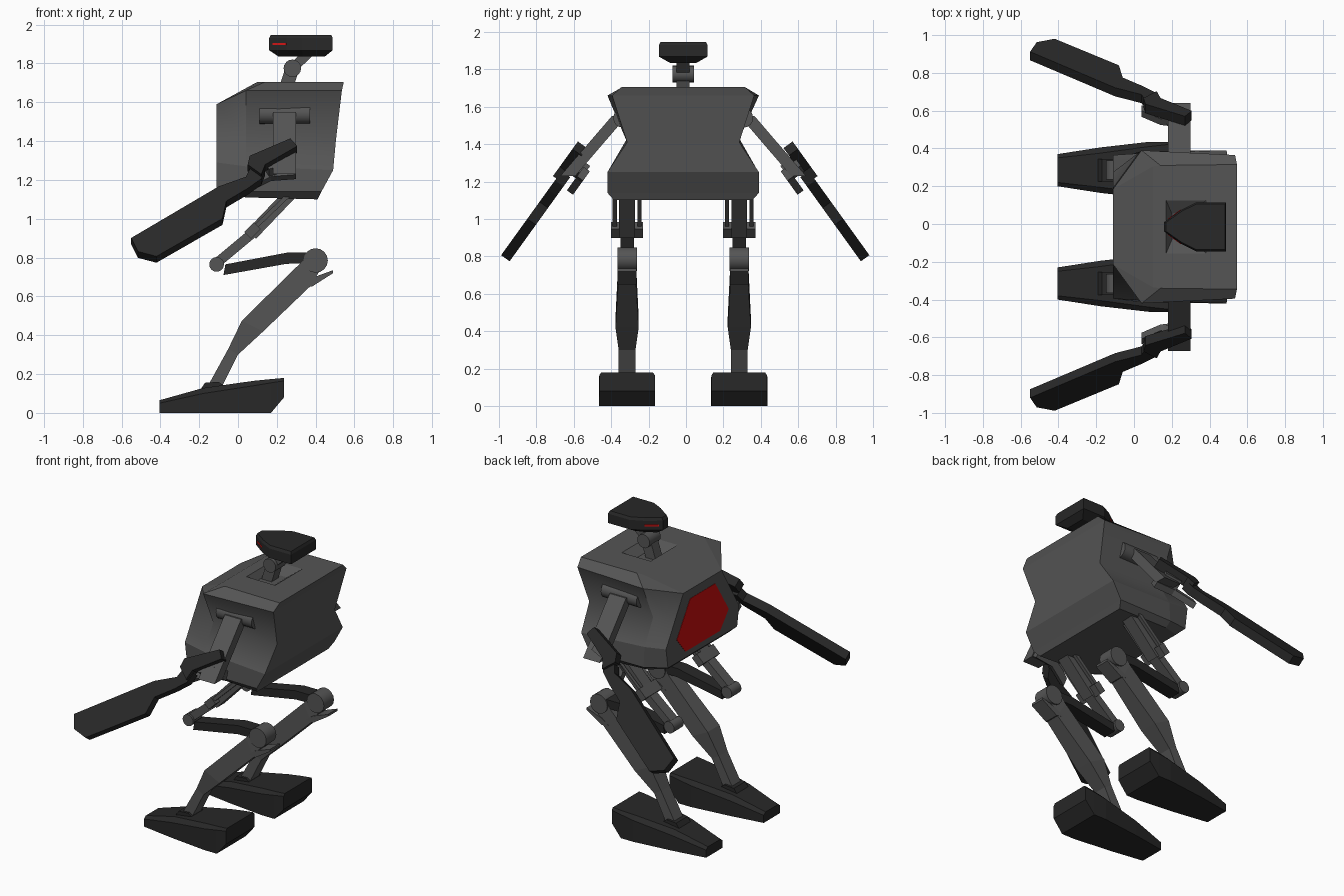
import bpy, bmesh, math
from mathutils import Vector, Matrix

if "Cube" in bpy.data.objects:
    bpy.data.objects.remove(bpy.data.objects["Cube"])

CY = -0.015  # symmetry plane


def material(name, rgb):
    m = bpy.data.materials.new(name)
    m.diffuse_color = (*rgb, 1)
    m.use_nodes = True
    m.node_tree.nodes["Principled BSDF"].inputs["Base Color"].default_value = m.diffuse_color
    return m


GREY = material("grey_metal", (0.09, 0.09, 0.09))
DARK = material("dark_metal", (0.021, 0.021, 0.021))
RED = material("red_panel", (0.6, 0.004, 0.004))
EYE = material("eye_red", (0.75, 0.008, 0.008))


def finish(name, bm, mat, smooth=False):
    bmesh.ops.recalc_face_normals(bm, faces=bm.faces)
    me = bpy.data.meshes.new(name)
    bm.to_mesh(me)
    bm.free()
    me.materials.append(mat)
    ob = bpy.data.objects.new(name, me)
    bpy.context.collection.objects.link(ob)
    if smooth:
        bpy.ops.object.select_all(action='DESELECT')
        ob.select_set(True)
        bpy.context.view_layer.objects.active = ob
        bpy.ops.object.shade_smooth_by_angle(angle=math.radians(35))
    return ob


def loft(name, rings, mat):
    """Skin closed rings of equal length and cap both ends."""
    bm = bmesh.new()
    vs = [[bm.verts.new(p) for p in r] for r in rings]
    n = len(vs[0])
    for a, b in zip(vs, vs[1:]):
        for i in range(n):
            j = (i + 1) % n
            bm.faces.new((a[i], a[j], b[j], b[i]))
    bm.faces.new(vs[0][::-1])
    bm.faces.new(vs[-1])
    return finish(name, bm, mat)


def plate(name, profile, mat, s, y, half, shift=0, slope=0, cy=CY):
    """Side profile (x, z) thickened across its plane; y is a number or function of z."""
    yc = y if callable(y) else (lambda z: y)
    k = math.hypot(1, slope)
    return loft(name, [[(x, cy + s * (yc(z) + d / k), z + d * slope / k) for x, z in profile]
                       for d in (shift - half, shift + half)], mat)


def beam(name, p, q, w, mat, s, y, half):
    """Straight bar between two (x, z) points."""
    p, q = Vector(p), Vector(q)
    d = (q - p).normalized()
    n = Vector((-d.y, d.x)) * w / 2
    return plate(name, [p + n, q + n, q - n, p - n], mat, s, y, half)


def cylinder(name, loc, r, length, axis, mat, seg=16):
    bm = bmesh.new()
    rot = Matrix.Rotation(math.pi / 2, 4, 'Y' if axis == 'x' else 'X')
    bmesh.ops.create_cone(bm, cap_ends=True, segments=seg, radius1=r, radius2=r,
                          depth=length, matrix=Matrix.Translation(loc) @ rot)
    return finish(name, bm, mat, True)


def mirrored_ring(pts):
    return ([(x, CY + y, z) for x, y, z in pts]
            + [(x, CY - y, z) for x, y, z in reversed(pts)])


# Torso: front, middle and back corners of each level, ending in the neck recess
levels = [
    [(-0.08, .31, 1.13), (0.04, .36, 1.11), (0.41, .37, 1.10)],
    [(-0.11, .36, 1.16), (0.04, .40, 1.14), (0.43, .405, 1.14)],
    [(-0.11, .38, 1.29), (0.04, .39, 1.27), (0.49, .405, 1.25)],
    [(-0.11, .29, 1.44), (0.04, .30, 1.43), (0.505, .30, 1.41)],
    [(-0.11, .20, 1.59), (0.04, .405, 1.66), (0.535, .38, 1.66)],
    [(0.10, .32, 1.705), (0.14, .325, 1.705), (0.545, .33, 1.705)],
    [(0.17, .14, 1.705), (0.25, .14, 1.705), (0.38, .14, 1.705)],
    [(0.20, .07, 1.66), (0.25, .07, 1.66), (0.32, .07, 1.66)],
]
torso = loft("torso", [mirrored_ring(r) for r in levels], GREY).data

# Soften only the waist crease
for p in torso.polygons:
    p.use_smooth = True
for e in torso.edges:
    e.use_edge_sharp = not all(1.40 < torso.vertices[v].co.z < 1.45 for v in e.vertices)

# Chest panel
hexagon = [(.13, 1.53), (.27, 1.31), (.18, 1.20)]
loft("chest_panel", [mirrored_ring([(x, y, z) for y, z in hexagon])
                     for x in (-0.112, -0.106)], RED)

# Neck
beam("neck_lower", (.24, 1.65), (.28, 1.775), .07, GREY, 1, 0, .035)
cylinder("neck_joint", (.28, CY, 1.775), .045, .115, 'y', GREY)
beam("neck_upper", (.28, 1.775), (.37, 1.86), .05, GREY, 1, 0, .035)

# Head
outline = [(.16, .025), (.25, .09), (.33, .13), (.488, .13)]


def head_ring(z, k, shift):
    return mirrored_ring([(.34 + (x - .34) * shift, y * k, z) for x, y in outline])


loft("head", [head_ring(1.835, .55, .72), head_ring(1.868, 1, 1),
              head_ring(1.93, 1, 1), head_ring(1.947, .93, .95)], DARK)

# Eye strips lying on the slanted front faces of the head
for s, side in ((-1, "left"), (1, "right")):
    a, b = Vector((.18, .0394)), Vector((.25, .09))
    n = Vector((-(b - a).y, (b - a).x)).normalized() * .003
    quad = [a - n, b - n, b + n, a + n]
    loft(side + "_eye", [[(p.x, CY + s * p.y, z) for p in quad]
                         for z in (1.895, 1.905)], EYE)


def upper_arm_y(z):
    return .35 + (1.54 - z) * .86


def forearm_y(z):
    return .645 + (1.23 - z) * .72


for s, side in ((-1, "left_"), (1, "right_")):
    # Arm
    cylinder(side + "shoulder_axle", (.24, CY + s * .322, 1.54), .052, .26, 'x', GREY)
    plate(side + "upper_arm", [(.18, 1.55), (.30, 1.55), (.30, 1.23), (.18, 1.23)],
          GREY, s, upper_arm_y, .04)
    low = dict(slope=.72, cy=-.004)
    plate(side + "elbow_bracket",
          [(.14, 1.285), (.29, 1.31), (.30, 1.26), (.17, 1.25), (.04, 1.185), (.04, 1.225)],
          GREY, s, forearm_y, .02, shift=-.075, **low)
    plate(side + "elbow_link", [(.14, 1.28), (.24, 1.33), (.26, 1.28), (.16, 1.25)],
          GREY, s, forearm_y, .045, shift=-.035, **low)
    plate(side + "forearm_grip",
          [(.05, 1.25), (.06, 1.295), (.27, 1.385), (.305, 1.345), (.14, 1.25), (.12, 1.20)],
          DARK, s, forearm_y, .03, shift=.02, **low)
    plate(side + "forearm",
          [(.06, 1.24), (.14, 1.24), (.12, 1.19), (.05, 1.14), (-.06, 1.075), (-.08, .985),
           (-.42, .79), (-.515, .815), (-.55, .885), (-.10, 1.15), (.04, 1.20)],
          DARK, s, forearm_y, .028, **low)

    # Upper leg strut with twin side rods
    y = .30
    beam(side + "thigh_strut", (.29, 1.15), (.07, .92), .065, GREY, s, y, .042)
    beam(side + "thigh_piston", (.08, .93), (-.10, .78), .05, GREY, s, y, .036)
    beam(side + "thigh_bracket", (.10, .965), (.05, .915), .05, GREY, s, y, .086)
    for d in (-.066, .066):
        beam(side + "thigh_rod", (.30, 1.16), (.07, .94), .022, GREY, s, y + d, .011)
    cylinder(side + "lower_joint", (-.11, CY + s * y, .765), .038, .10, 'y', GREY)

    # Dark link back to the knee
    plate(side + "knee_link",
          [(-.075, .71), (-.065, .765), (.25, .825), (.35, .825), (.35, .77), (.25, .768)],
          DARK, s, y, .045)
    cylinder(side + "knee_joint", (.40, CY + s * y, .785), .063, .105, 'y', GREY)
    plate(side + "knee_flap", [(.33, .66), (.38, .65), (.49, .72), (.49, .735), (.38, .695)],
          GREY, s, y, .05)

    # Shin: front and back (x, z) with half width
    shin = [((.36, .81), (.42, .73), .042), ((.31, .76), (.37, .65), .048),
            ((.02, .475), (.13, .42), .062), ((-.05, .33), (.00, .30), .045),
            ((-.16, .13), (-.10, .10), .045)]
    loft(side + "shin", [[(f[0], CY + s * (y - w), f[1]), (f[0], CY + s * (y + w), f[1]),
                          (b[0], CY + s * (y + w), b[1]), (b[0], CY + s * (y - w), b[1])]
                         for f, b, w in shin], GREY)

    # Foot: x, bottom z, shoulder z, top z, half width, top half width
    foot = [(-.405, 0, .05, .065, .085, .065), (-.18, 0, .10, .128, .12, .09),
            (.08, 0, .14, .165, .15, .125), (.17, 0, .155, .174, .15, .135),
            (.237, .08, .165, .18, .148, .138)]
    loft(side + "foot", [[(x, CY + s * y + v, z) for v, z in
                          ((-w, z0), (w, z0), (w, z1), (t, z2), (-t, z2), (-w, z1))]
                         for x, z0, z1, z2, w, t in foot], DARK)
    plate(side + "ankle", [(-.20, .11), (-.17, .155), (-.10, .16), (-.06, .13)],
          DARK, s, y, .06)
